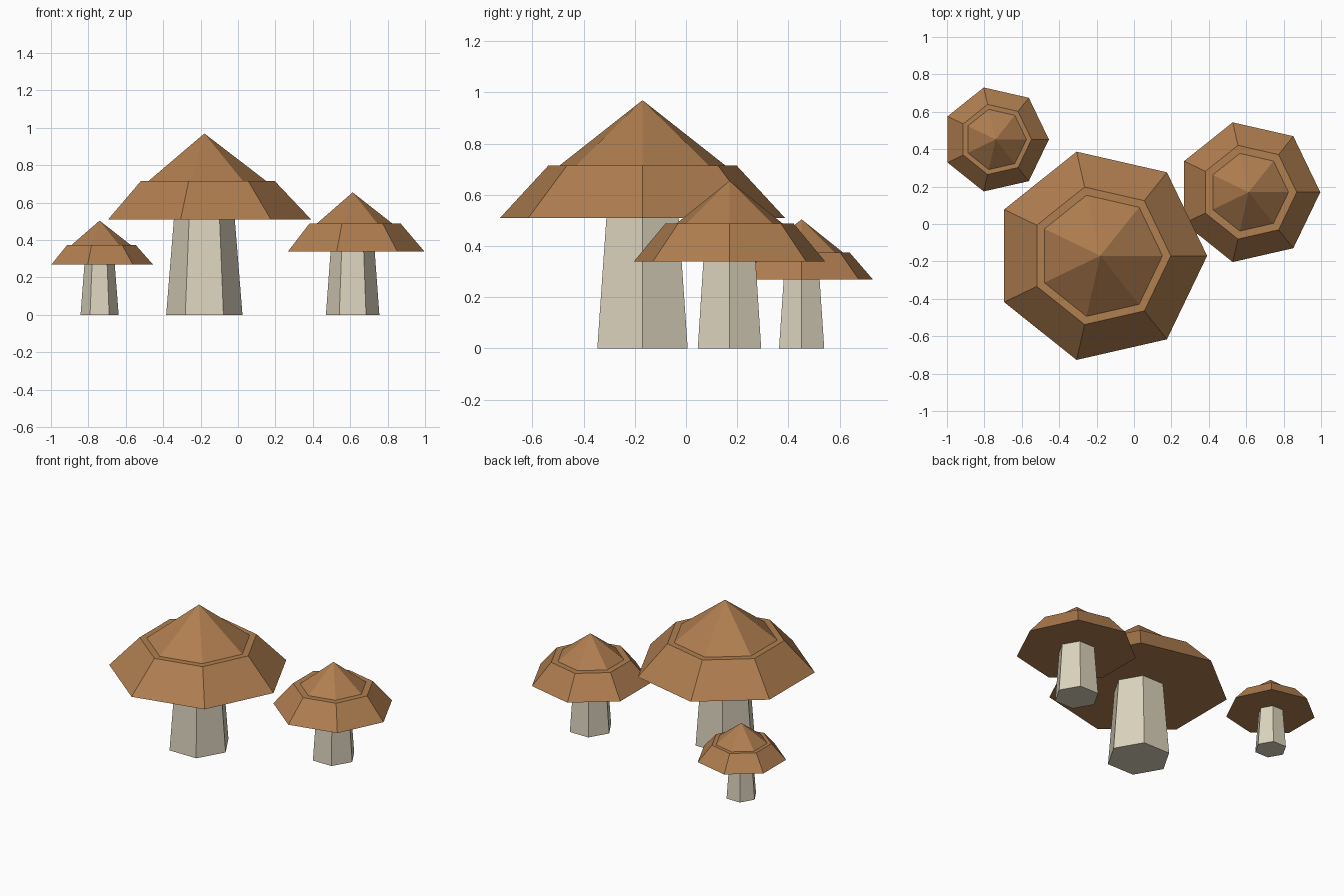
import bpy
import bmesh
from math import cos, sin, tau

cube = bpy.data.objects.get("Cube")
if cube:
    bpy.data.objects.remove(cube)


def make_material(name, color):
    mat = bpy.data.materials.new(name)
    mat.use_nodes = True
    mat.diffuse_color = color
    mat.node_tree.nodes["Principled BSDF"].inputs["Base Color"].default_value = color
    return mat


brown = make_material("cap brown", (0.434, 0.209, 0.08, 1))
cream = make_material("stem cream", (0.71, 0.65, 0.51, 1))


def faceted_solid(name, sides, profile, location, material, apex=None):
    """Stack polygon rings (radius, z), close the base, and end in a lid or a point."""
    bm = bmesh.new()
    rings = [[bm.verts.new((r * cos(tau * i / sides), r * sin(tau * i / sides), z))
              for i in range(sides)] for r, z in profile]
    bm.faces.new(rings[0][::-1])
    for low, high in zip(rings, rings[1:]):
        for i in range(sides):
            j = (i + 1) % sides
            bm.faces.new((low[i], low[j], high[j], high[i]))
    if apex is None:
        bm.faces.new(rings[-1])
    else:
        tip = bm.verts.new((0, 0, apex))
        for i in range(sides):
            bm.faces.new((rings[-1][i], rings[-1][(i + 1) % sides], tip))
    mesh = bpy.data.meshes.new(name)
    bm.to_mesh(mesh)
    bm.free()
    mesh.materials.append(material)
    obj = bpy.data.objects.new(name, mesh)
    obj.location = location
    bpy.context.collection.objects.link(obj)


def mushroom(size, x, y, stem_radii, cap_radii, heights):
    foot, neck = stem_radii
    brim, shoulder, crown = cap_radii
    brim_z, shoulder_z, tip_z = heights
    # Tapered six-sided stem
    faceted_solid(size + "_stem", 6, [(foot, 0), (neck, brim_z)], (x, y, 0), cream)
    # Seven-sided cap: sloped brim, flat ledge, pointed crown
    faceted_solid(size + "_cap", 7,
                  [(brim, brim_z), (shoulder, shoulder_z), (crown, shoulder_z)],
                  (x, y, 0), brown, tip_z)


mushroom("large", -0.18, -0.17, (0.204, 0.163), (0.571, 0.377, 0.332), (0.51, 0.715, 0.97))
mushroom("medium", 0.613, 0.17, (0.143, 0.118), (0.383, 0.257, 0.213), (0.34, 0.488, 0.655))
mushroom("small", -0.74, 0.452, (0.102, 0.081), (0.285, 0.192, 0.165), (0.27, 0.375, 0.504))
